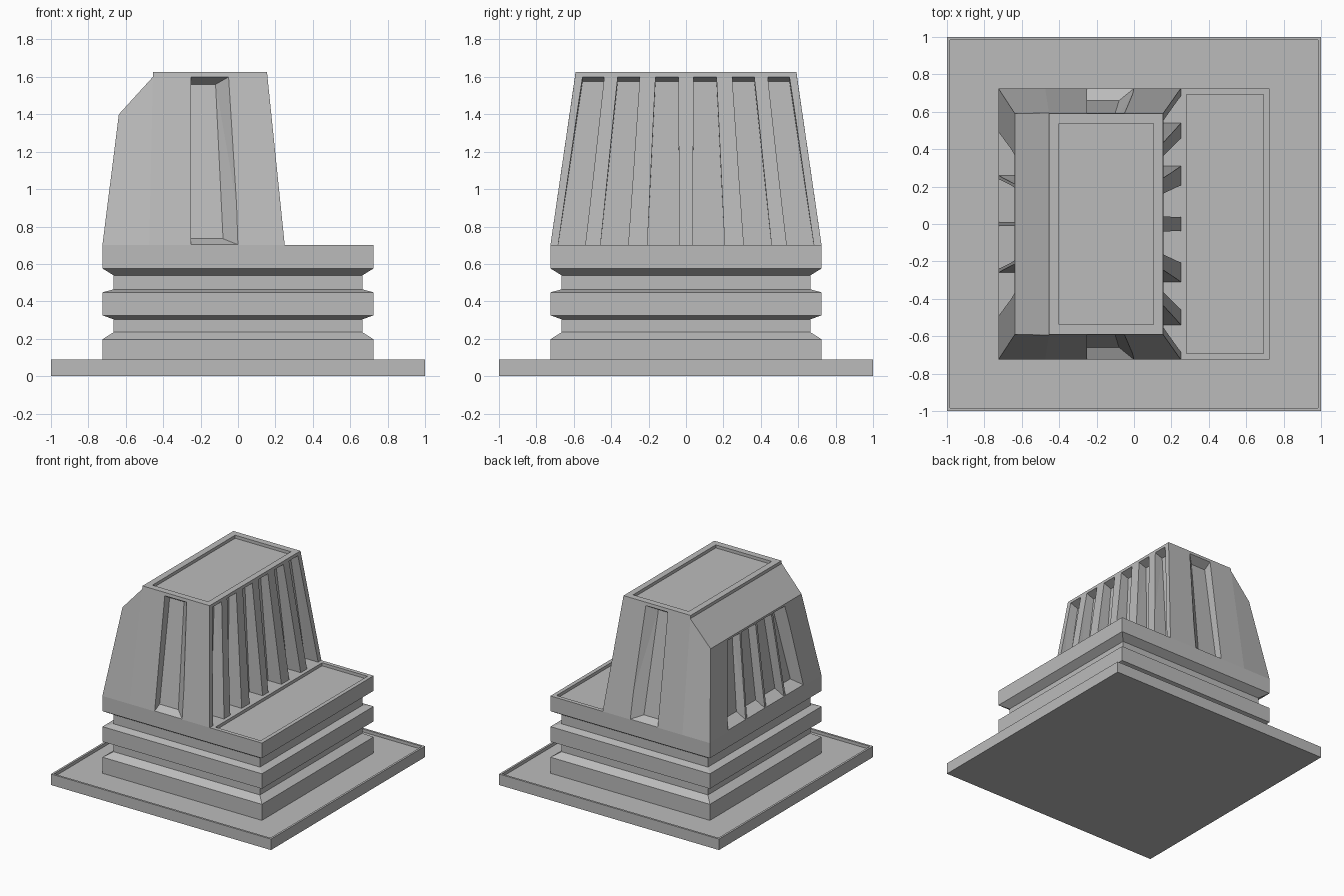
import bpy, bmesh
from mathutils import Vector

cube = bpy.data.objects.get("Cube")
if cube:
    bpy.data.objects.remove(cube, do_unlink=True)

grey = bpy.data.materials.new("plain_grey")
grey.use_nodes = True
COLOUR = (0.5, 0.5, 0.5, 1)
grey.diffuse_color = COLOUR
grey.node_tree.nodes["Principled BSDF"].inputs["Base Color"].default_value = COLOUR


def finish(name, bm):
    """Turn a bmesh into a named object."""
    bmesh.ops.recalc_face_normals(bm, faces=bm.faces)
    mesh = bpy.data.meshes.new(name)
    bm.to_mesh(mesh)
    bm.free()
    mesh.materials.append(grey)
    obj = bpy.data.objects.new(name, mesh)
    bpy.context.collection.objects.link(obj)
    return obj


def bridge(bm, rings):
    """Skin consecutive rings of vertices with quads."""
    for a, b in zip(rings, rings[1:]):
        for i in range(len(a)):
            j = (i + 1) % len(a)
            bm.faces.new((a[i], a[j], b[j], b[i]))


def square_stack(name, profile):
    """Solid made of square sections, each given as (half width, height)."""
    bm = bmesh.new()
    rings = [[bm.verts.new((sx * h, sy * h, z))
              for sx, sy in ((-1, -1), (1, -1), (1, 1), (-1, 1))] for h, z in profile]
    bridge(bm, rings)
    bm.faces.new(rings[0])
    bm.faces.new(rings[-1])
    return finish(name, bm)


def add_hull(bm, points):
    verts = [bm.verts.new(p) for p in points]
    bmesh.ops.convex_hull(bm, input=verts)


def add_slot(bm, opening, floor):
    """Slot cutter whose walls run from the floor out past the opening."""
    outer = [Vector(o) + 0.4 * (Vector(o) - Vector(f)) for o, f in zip(opening, floor)]
    add_hull(bm, outer + [Vector(f) for f in floor])


def add_box(bm, x0, x1, y, z0, z1):
    add_hull(bm, [(a, b, c) for a in (x0, x1) for b in (-y, y) for c in (z0, z1)])


def carve(obj, bm):
    """Subtract the cutter shapes and bake the result."""
    cutter = finish(obj.name + "_cutter", bm)
    cutter.hide_render = True
    mod = obj.modifiers.new("carve", 'BOOLEAN')
    mod.operation = 'DIFFERENCE'
    mod.solver = 'EXACT'
    mod.object = cutter
    bpy.context.view_layer.update()
    graph = bpy.context.evaluated_depsgraph_get()
    baked = bpy.data.meshes.new_from_object(obj.evaluated_get(graph))
    obj.modifiers.clear()
    obj.data = baked
    bpy.data.objects.remove(cutter, do_unlink=True)


# Ground plate with a thin raised rim
square_stack("ground_plate", [(1, 0), (1, .09), (.983, .09), (.983, .065)])

# Grooved plinth with a sunken deck
plinth = square_stack("plinth", [
    (.725, .05), (.725, .197), (.665, .235), (.665, .304), (.725, .325),
    (.725, .448), (.665, .464), (.665, .539), (.725, .576), (.725, .7)])
bm = bmesh.new()
add_box(bm, .28, .692, .692, .675, .8)
carve(plinth, bm)

# Tapered tower: one side outline mirrored front to back
outline = [(-.725, .725, .7), (-.475, .725, .7), (.25, .725, .7), (.155, .59, 1.625),
           (-.455, .59, 1.625), (-.455, .594, 1.6), (-.637, .59, 1.4)]
bm = bmesh.new()
sides = [[bm.verts.new((x, s * y, z)) for x, y, z in outline] for s in (-1, 1)]
bridge(bm, sides)
for v in sides:
    bm.faces.new((v[0], v[1], v[5], v[6]))
    bm.faces.new(v[1:6])
tower = finish("tower", bm)

bm = bmesh.new()
# Sunken roof panel
add_box(bm, -.402, .105, .537, 1.6, 1.7)

# One tall slot on the front and back
for s in (-1, 1):
    add_slot(bm,
             [(-.25, s * .725, .703), (0, s * .725, .703),
              (-.05, s * .594, 1.6), (-.25, s * .594, 1.6)],
             [(-.25, s * .66, .735), (-.08, s * .66, .735),
              (-.12, s * .53, 1.56), (-.25, s * .53, 1.56)])

# Six vents above the deck: inner and outer edge at the foot, then at the top
for a, b, c, d in ((.037, .207, .04, .163), (.31, .458, .247, .365), (.54, .685, .437, .553)):
    for s in (-1, 1):
        add_slot(bm,
                 [(.251, s * a, .69), (.251, s * b, .69), (.157, s * d, 1.6), (.157, s * c, 1.6)],
                 [(.13, s * a, .69), (.13, s * b, .69), (.09, s * d, 1.575), (.09, s * c, 1.575)])

# Four shallow vents with thin fins on the chamfered side
for a, b, c, d, lean in ((.01, .24, .01, .195, 0), (.26, .49, .215, .37, .05)):
    for s in (-1, 1):
        add_slot(bm,
                 [(-.723, s * a, .715), (-.723, s * b, .715),
                  (-.639, s * d, 1.385), (-.639, s * c, 1.385)],
                 [(-.64, s * a, .76), (-.64, s * (b - lean), .76),
                  (-.57, s * (d - lean), 1.35), (-.57, s * c, 1.35)])
carve(tower, bm)
